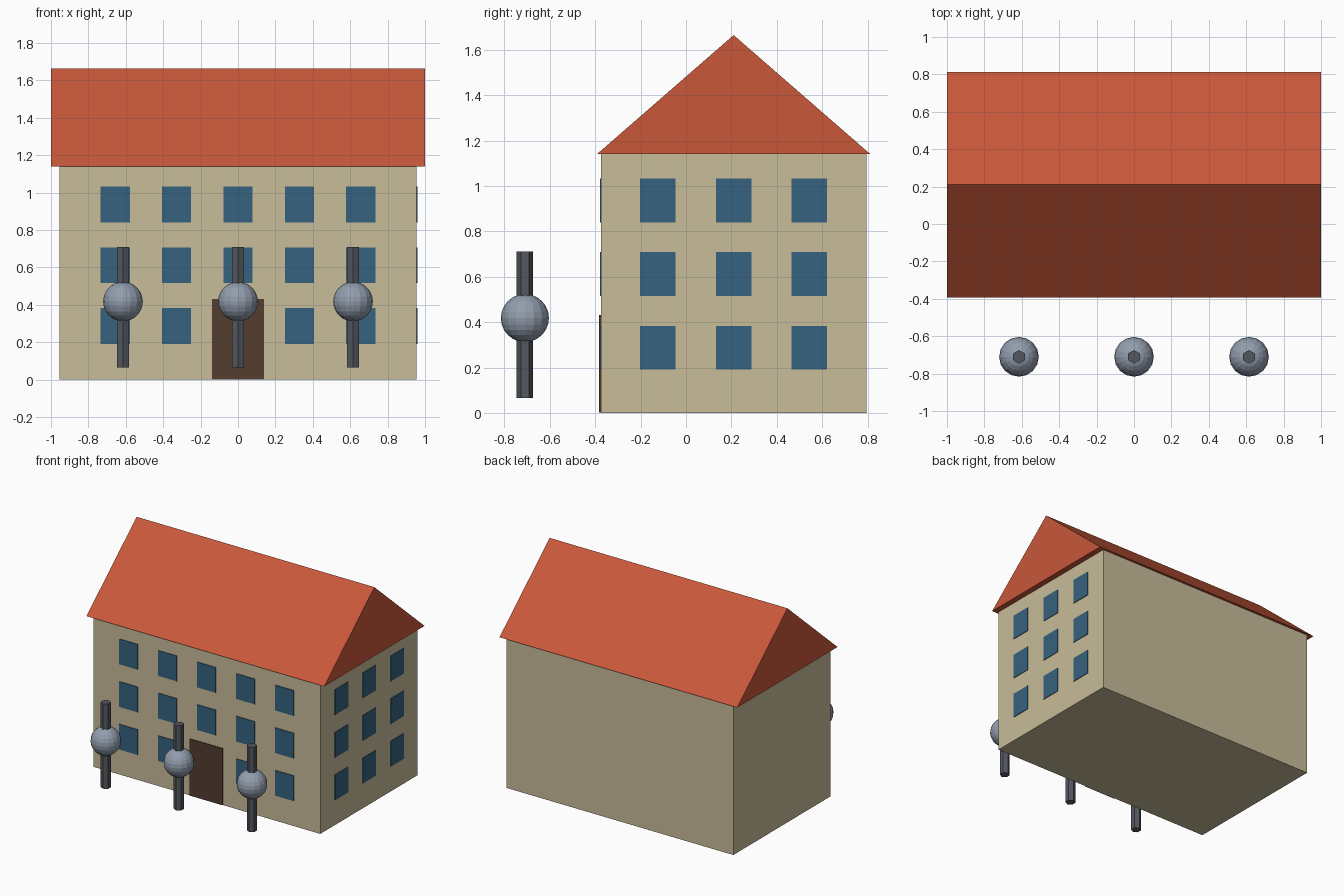
import bpy
from mathutils import Vector

if "Cube" in bpy.data.objects:
    bpy.data.objects.remove(bpy.data.objects["Cube"])


def material(name, code):
    """Flat colour from an sRGB hex code, stored as linear values."""
    rgb = [int(code[i:i + 2], 16) / 255 for i in (0, 2, 4)]
    linear = [c / 12.92 if c < 0.04 else ((c + 0.055) / 1.055) ** 2.4 for c in rgb]
    mat = bpy.data.materials.new(name)
    mat.use_nodes = True
    mat.diffuse_color = (*linear, 1)
    mat.node_tree.nodes["Principled BSDF"].inputs["Base Color"].default_value = (*linear, 1)
    return mat


PLASTER = material("cream plaster", "C8BC9A")
TILE = material("terracotta tile", "C9583A")
GLASS = material("blue glass", "36627F")
WOOD = material("dark wood", "533D30")
IRON = material("dark iron", "53575E")
GLOBE = material("grey globe", "929DAD")


def finish(name, mat):
    obj = bpy.context.object
    obj.name = name
    obj.data.materials.append(mat)
    return obj


def box(name, low, high, mat):
    low, high = Vector(low), Vector(high)
    bpy.ops.mesh.primitive_cube_add(size=1, location=(low + high) / 2)
    obj = finish(name, mat)
    obj.scale = high - low
    return obj


# Main building block
MID_Y = 0.21
WALL_X, WALL_Y, WALL_Z = 0.955, 0.585, 1.14
FRONT = MID_Y - WALL_Y
box("walls", (-WALL_X, FRONT, 0), (WALL_X, MID_Y + WALL_Y, WALL_Z), PLASTER)

# Closed gable roof: triangular profile swept along x
profile = [(MID_Y - 0.603, WALL_Z), (MID_Y + 0.603, WALL_Z), (MID_Y, 1.665)]
mesh = bpy.data.meshes.new("roof")
mesh.from_pydata([(x, y, z) for x in (-1, 1) for y, z in profile], [],
                 [(2, 1, 0), (3, 4, 5), (0, 1, 4, 3), (1, 2, 5, 4), (2, 0, 3, 5)])
mesh.materials.append(TILE)
bpy.context.collection.objects.link(bpy.data.objects.new("roof", mesh))

# Windows on the front and the left side; the door takes the ground-floor middle bay
PLATE = 0.005
HALF_W, HALF_H = 0.078, 0.096
for floor in range(3):
    z = 0.288 + floor * 0.324
    for bay in range(-2, 3):
        if floor == 0 and bay == 0:
            continue
        x = bay * 0.328
        box("front_window", (x - HALF_W, FRONT - PLATE, z - HALF_H),
            (x + HALF_W, FRONT + PLATE / 2, z + HALF_H), GLASS)
    for bay in range(-1, 2):
        y = MID_Y + bay * 0.334
        box("side_window", (WALL_X - PLATE / 2, y - HALF_W, z - HALF_H),
            (WALL_X + PLATE, y + HALF_W, z + HALF_H), GLASS)

# Door
box("door", (-0.138, FRONT - 0.008, 0.002), (0.138, FRONT, 0.432), WOOD)

# Row of lamps: hexagonal post through a faceted globe
for x in (-0.615, 0, 0.615):
    bpy.ops.mesh.primitive_cylinder_add(vertices=6, radius=0.036, depth=0.645,
                                        location=(x, -0.71, 0.388))
    finish("lamp_post", IRON)
    bpy.ops.mesh.primitive_uv_sphere_add(segments=16, ring_count=12, radius=0.106,
                                         location=(x, -0.71, 0.418))
    finish("lamp_globe", GLOBE)
